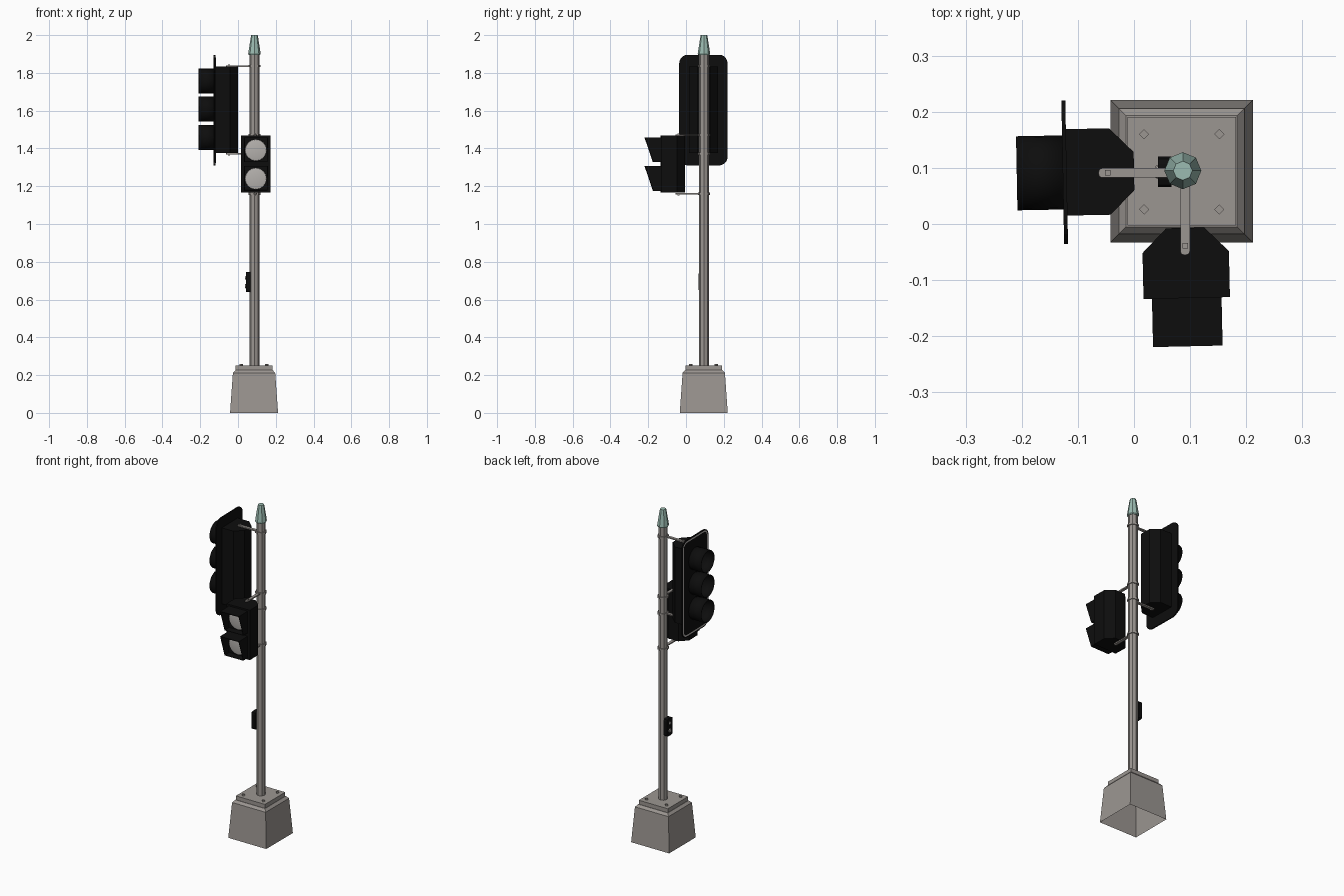
import bpy, bmesh, math
from mathutils import Matrix, Vector

if "Cube" in bpy.data.objects:
    bpy.data.objects.remove(bpy.data.objects["Cube"])

PX, PY = 0.087, 0.095          # pole axis


def material(name, rgb):
    m = bpy.data.materials.new(name)
    m.diffuse_color = (*rgb, 1)
    m.use_nodes = True
    m.node_tree.nodes["Principled BSDF"].inputs["Base Color"].default_value = m.diffuse_color
    return m


GREY = material("weathered grey", (0.33, 0.305, 0.285))
BLACK = material("housing black", (0.004, 0.004, 0.004))
LENS = material("lens pale grey", (0.46, 0.44, 0.42))
CAP = material("pale green cap", (0.33, 0.50, 0.44))


def finish(name, bm, mats, M=Matrix(), thick=0, smooth=False):
    me = bpy.data.meshes.new(name)
    bm.transform(M)
    bmesh.ops.recalc_face_normals(bm, faces=bm.faces)
    bm.to_mesh(me)
    bm.free()
    for m in mats:
        me.materials.append(m)
    ob = bpy.data.objects.new(name, me)
    bpy.context.collection.objects.link(ob)
    if thick:
        s = ob.modifiers.new("wall", 'SOLIDIFY')
        s.thickness = thick
    if smooth:
        bpy.context.view_layer.objects.active = ob
        ob.select_set(True)
        bpy.ops.object.shade_smooth_by_angle(angle=math.radians(35))
        ob.select_set(False)
    return ob


def prism(pts, h):
    """Polygon in XY extruded from z=0 to z=h."""
    bm = bmesh.new()
    f = bm.faces.new([bm.verts.new((x, y, 0)) for x, y in pts])
    r = bmesh.ops.extrude_face_region(bm, geom=[f])
    vs = [v for v in r["geom"] if isinstance(v, bmesh.types.BMVert)]
    bmesh.ops.translate(bm, verts=vs, vec=(0, 0, h))
    return bm


def rings(levels, n, open_bottom=False, turn=0.0):
    """Stack of n-sided rings given as (radius, z)."""
    bm = bmesh.new()
    loops = [[bm.verts.new((r * math.cos(turn + i * math.tau / n),
                            r * math.sin(turn + i * math.tau / n), z)) for i in range(n)]
             for r, z in levels]
    for a, b in zip(loops, loops[1:]):
        for i in range(n):
            j = (i + 1) % n
            bm.faces.new((a[i], a[j], b[j], b[i]))
    bm.faces.new(loops[-1])
    if not open_bottom:
        bm.faces.new(loops[0][::-1])
    return bm


def rounded(w, h, r, n=5):
    pts = []
    for q, (sx, sy) in enumerate(((1, 1), (-1, 1), (-1, -1), (1, -1))):
        for i in range(n + 1):
            a = (q + i / n) * math.pi / 2
            pts.append((sx * (w - r) + r * math.cos(a), sy * (h - r) + r * math.sin(a)))
    return pts


def box(w, d, h):
    return prism([(-w, -d), (w, -d), (w, d), (-w, d)], h)


T = Matrix.Translation
FACE = Matrix.Rotation(math.pi / 2, 4, 'X')      # local z becomes -y (towards the viewer)
POLE = T((PX, PY, 0))

# concrete footing with chamfered top, open underneath
s2 = math.sqrt(2)
finish("footing", rings([(0.127 * s2, 0), (0.112 * s2, 0.212), (0.099 * s2, 0.226)], 4, True, math.pi / 4),
       [GREY], T((0.085, 0.094, 0)))
finish("base_plate", box(0.097, 0.097, 0.027), [GREY], T((0.085, 0.094, 0.223)))
for i, sx in enumerate((-1, 1)):
    for j, sy in enumerate((-1, 1)):
        finish(f"anchor_bolt_{i}{j}", rings([(0.009, 0.248), (0.009, 0.258)], 4),
               [GREY], T((0.085 + sx * 0.067, 0.093 + sy * 0.067, 0)))

# pole and cap
finish("pole", rings([(0.026, 0.245), (0.026, 1.91)], 8), [GREY], POLE)
finish("pole_cap", rings([(0.030, 1.895), (0.033, 1.90), (0.031, 1.915), (0.020, 1.985), (0.017, 2.0)], 8),
       [CAP], POLE)


def housing(name, M, half, back, z0, z1):
    """Signal body with chamfered back corners; front plane at local y=0."""
    pts = [(-half, 0), (half, 0), (half, back - 0.043), (0.034, back),
           (-0.034, back), (-half, back - 0.043)]
    finish(name, prism(pts, z1 - z0), [BLACK], M @ T((0, 0, z0)))


def lens(name, M, z, r):
    finish(name, rings([(r, 0), (r * 0.98, 0.005), (r * 0.6, 0.009)], 16), [LENS],
           M @ T((0, 0, z)) @ FACE, smooth=True)


# vehicle signal, facing -x
CAR = T((-0.122, 0.092, 0)) @ Matrix.Rotation(math.radians(-88.9), 4, 'Z')
housing("vehicle_housing", CAR, 0.077, 0.122, 1.375, 1.833)

# backplate with pale reflective border line
bm = prism(rounded(0.128, 0.293, 0.045), 0.007)
bmesh.ops.recalc_face_normals(bm, faces=bm.faces)
front = max(bm.faces, key=lambda f: f.calc_center_median().z)
bmesh.ops.inset_region(bm, faces=[front], thickness=0.006)
for f in bmesh.ops.inset_region(bm, faces=[front], thickness=0.009)["faces"]:
    f.material_index = 1
finish("backplate", bm, [BLACK, LENS], CAR @ T((0, 0.002, 1.603)) @ FACE)

for i, z in enumerate((1.757, 1.608, 1.457)):
    bm = rings([(0.066, 0), (0.066, 0.087)], 20, True)
    bmesh.ops.delete(bm, geom=[f for f in bm.faces if len(f.verts) > 4], context='FACES_ONLY')
    finish(f"vehicle_visor_{i}", bm, [BLACK], CAR @ T((0, 0, z)) @ FACE, 0.004, True)
    lens(f"vehicle_lens_{i}", CAR @ T((0, -0.005, 0)), z, 0.059)

# pedestrian signal, facing -y
PED = T((0.094, -0.132, 0)) @ Matrix.Rotation(math.radians(1.3), 4, 'Z')
housing("pedestrian_housing", PED, 0.077, 0.125, 1.167, 1.468)
for i, z in enumerate((1.393, 1.242)):
    # square visor with raked front edge
    bm = bmesh.new()
    c = [(-0.062, 0.066), (0.062, 0.066), (0.062, -0.066), (-0.062, -0.066)]
    a = [bm.verts.new((x, 0, h)) for x, h in c]
    b = [bm.verts.new((x, -0.086 if h > 0 else -0.042, h)) for x, h in c]
    for k in range(4):
        bm.faces.new((a[k], a[(k + 1) % 4], b[(k + 1) % 4], b[k]))
    finish(f"pedestrian_visor_{i}", bm, [BLACK], PED @ T((0, 0, z)), 0.004)
    lens(f"pedestrian_lens_{i}", PED, z - 0.002, 0.057)


def bracket(name, z, yaw, reach, up):
    """Pole clamp, flat arm along local -y and a bolt head at its end."""
    M = POLE @ Matrix.Rotation(math.radians(yaw), 4, 'Z') @ T((0, 0, z))
    finish(name + "_clamp", rings([(0.032, -0.006), (0.032, 0.006)], 8), [GREY], M)
    arm = rounded(0.0085, reach / 2, 0.006, 2)
    finish(name + "_arm", prism(arm, 0.007), [GREY], M @ T((0.004, -reach / 2, -0.0035)))
    finish(name + "_bolt", rings([(0.007, -0.006), (0.007, 0.006)], 4, turn=math.pi / 4), [GREY],
           M @ T((0.004, -reach + 0.016, 0.003 * up)))


bracket("vehicle_upper", 1.836, -90, 0.150, 1)
bracket("vehicle_lower", 1.372, -90, 0.150, -1)
bracket("pedestrian_upper", 1.471, 0, 0.150, 1)
bracket("pedestrian_lower", 1.160, 0, 0.150, -1)

# push button box on the -x side of the pole
BTN = T((PX - 0.020, PY - 0.002, 0.693)) @ Matrix.Rotation(math.radians(-90), 4, 'Z')
finish("button_box", prism(rounded(0.027, 0.053, 0.013, 2), 0.024), [BLACK], BTN @ FACE)
for i, (z, r) in enumerate(((0.022, 0.010), (-0.022, 0.013))):
    finish(f"button_{i}", rings([(r, 0), (r * 0.8, 0.006)], 8), [(LENS, GREY)[i]],
           BTN @ T((0, -0.023, z)) @ FACE)
